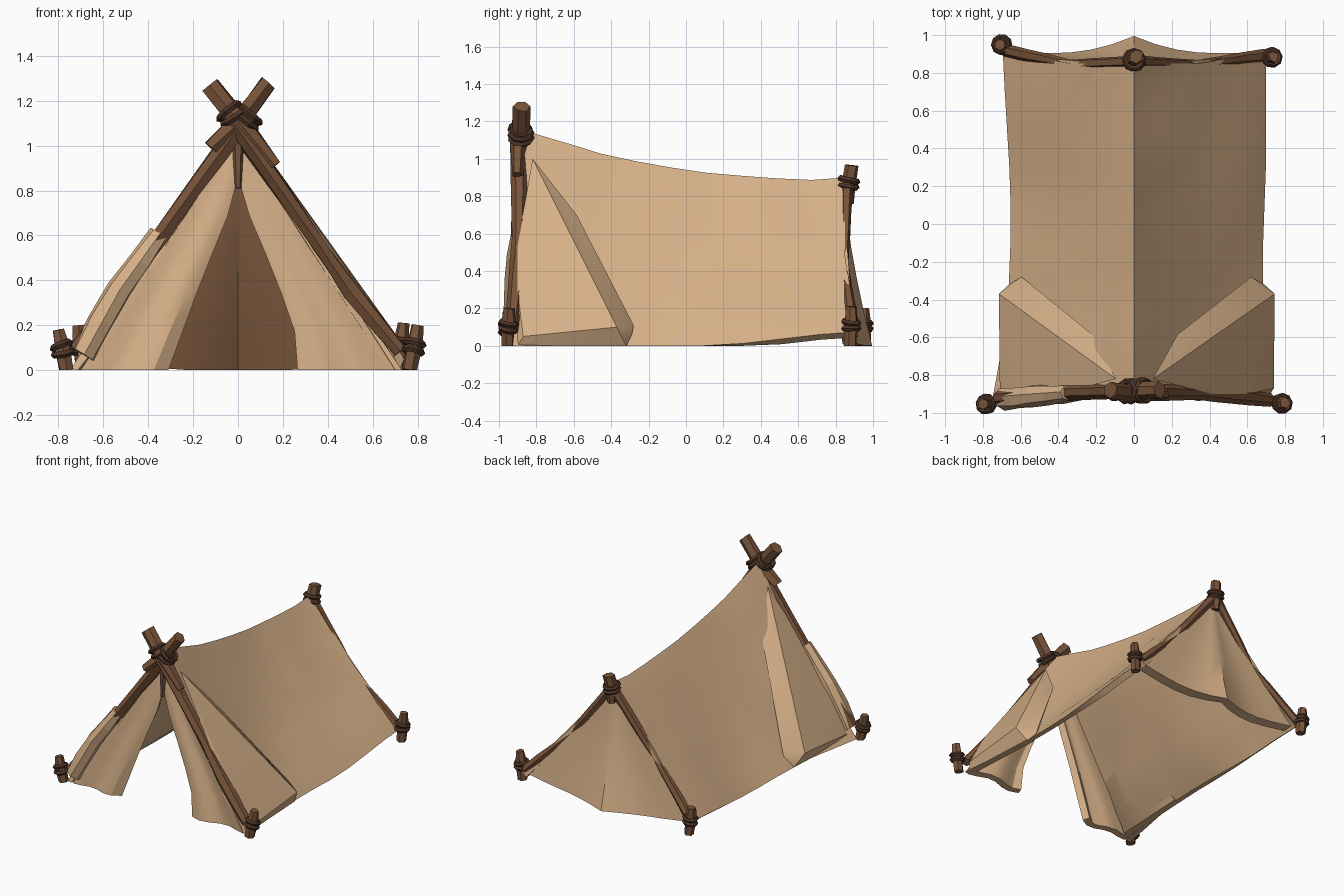
import bpy, bmesh, math, random
from mathutils import Vector

if "Cube" in bpy.data.objects:
    bpy.data.objects.remove(bpy.data.objects["Cube"])

random.seed(4)

def material(name, rgb):
    m = bpy.data.materials.new(name)
    m.diffuse_color = (*rgb, 1)
    m.use_nodes = True
    m.node_tree.nodes["Principled BSDF"].inputs["Base Color"].default_value = m.diffuse_color
    return m

CANVAS = material("tan canvas", (0.68, 0.44, 0.25))
LINING = material("brown lining", (0.20, 0.097, 0.046))
WOOD = material("brown wood", (0.19, 0.088, 0.042))
ROPE = material("dark rope", (0.075, 0.035, 0.021))

def interp(table, k):
    """Piecewise linear lookup in a list of (key, value)."""
    if k <= table[0][0]:
        return table[0][1]
    for (a, p), (b, q) in zip(table, table[1:]):
        if k <= b:
            return p + (q - p) * (k - a) / (b - a)
    return table[-1][1]

def finish(name, bm, mats, smooth=None, thick=0.0, offset=0):
    me = bpy.data.meshes.new(name)
    bm.to_mesh(me)
    bm.free()
    ob = bpy.data.objects.new(name, me)
    bpy.context.collection.objects.link(ob)
    for m in mats:
        me.materials.append(m)
    bpy.ops.object.select_all(action='DESELECT')
    ob.select_set(True)
    bpy.context.view_layer.objects.active = ob
    if thick:
        mod = ob.modifiers.new("thickness", 'SOLIDIFY')
        mod.thickness, mod.offset, mod.material_offset = thick, -1, offset
        bpy.ops.object.modifier_apply(modifier=mod.name)
    for v in ob.data.vertices:
        v.co.z = max(v.co.z, 0)
    if smooth:
        bpy.ops.object.shade_smooth_by_angle(angle=math.radians(smooth))
    return ob

def sheet(name, f, nu, nv, mats=(CANVAS,), thick=0.022, offset=0):
    """Cloth grid from f(u, v), u and v in 0..1."""
    bm = bmesh.new()
    g = [[bm.verts.new(f(i / nu, j / nv)) for j in range(nv + 1)] for i in range(nu + 1)]
    for i in range(nu):
        for j in range(nv):
            bm.faces.new((g[i][j], g[i + 1][j], g[i + 1][j + 1], g[i][j + 1]))
    bmesh.ops.remove_doubles(bm, verts=bm.verts, dist=0.0005)
    return finish(name, bm, mats, 30, thick, offset)

def tube(name, pts, radii, mat=WOOD, sides=6, steps=1, rough=0.15):
    """Rough-hewn stick along a path."""
    path = []
    for k in range(len(pts) - 1):
        for s in range(steps):
            t = s / steps
            path.append((Vector(pts[k]).lerp(Vector(pts[k + 1]), t), radii[k] + (radii[k + 1] - radii[k]) * t))
    path.append((Vector(pts[-1]), radii[-1]))
    q = (Vector(pts[-1]) - Vector(pts[0])).to_track_quat('Z', 'Y')
    bm = bmesh.new()
    rings = []
    for p, r in path:
        ring = []
        for i in range(sides):
            a = math.tau * i / sides
            rr = r * (1 + random.uniform(-rough, rough))
            ring.append(bm.verts.new(p + q @ Vector((rr * math.cos(a), rr * math.sin(a), 0))))
        rings.append(ring)
    for a, b in zip(rings, rings[1:]):
        for i in range(sides):
            k = (i + 1) % sides
            bm.faces.new((a[i], a[k], b[k], b[i]))
    bm.faces.new(rings[0][::-1])
    bm.faces.new(rings[-1])
    return finish(name, bm, [mat])

def lashing(name, centre, axis, radius, count=2):
    """Rope turns stacked along an axis."""
    axis = Vector(axis).normalized()
    for i in range(count):
        d = axis + Vector([random.uniform(-0.15, 0.15) for _ in range(3)])
        bpy.ops.mesh.primitive_torus_add(
            major_segments=9, minor_segments=5, major_radius=radius, minor_radius=0.016,
            location=Vector(centre) + axis * (i - (count - 1) / 2) * 0.034,
            rotation=d.to_track_quat('Z', 'Y').to_euler())
        ob = bpy.context.object
        ob.name = f"{name}_{i + 1}"
        ob.data.materials.append(ROPE)

# Roof: one thick sheet draped over the sagging ridge and the pole pairs
RIDGE = [(-0.82, 1.14), (-0.4, 1.01), (0.05, 0.93), (0.4, 0.9), (0.65, 0.885), (0.86, 0.9)]
HALF_R = [(-0.92, 0.73), (-0.5, 0.69), (-0.2, 0.68), (0.35, 0.70), (0.88, 0.70)]
HALF_L = [(-0.92, 0.75), (-0.5, 0.67), (0, 0.65), (0.3, 0.66), (0.88, 0.695)]
HEM = [(0.2, 0.0), (0.84, 0.075)]
FRONT = [(0, -0.83), (0.15, -0.885), (0.6, -0.90), (1, -0.93)]
BACK = [(0, 0.86), (0.1, 0.85), (0.5, 0.85), (0.8, 0.885), (1, 0.92)]

def roof(u, v):
    side = 2 * u - 1
    a = abs(side)
    y = interp(FRONT, a) * (1 - v) + interp(BACK, a) * v
    zr, zb = interp(RIDGE, y), interp(HEM, y)
    xb = interp(HALF_R if side > 0 else HALF_L, y)
    sag = 0.012 * math.sin(math.pi * a) * (0.4 + math.sin(math.pi * v))
    j = random.uniform(-0.011, 0.011) if 0.05 < a < 0.99 and 0 < v < 1 else 0
    x = xb * a - sag + j
    return (math.copysign(x, side) if a > 1e-6 else 0, y, zr + (zb - zr) * a - sag + j)

sheet("roof_canvas", roof, 12, 9, thick=0.045)

# Back wall: thick triangle with a belly at the ground, brown inside
def back(u, v):
    t = 2 * u - 1
    end = Vector((0.685 * t, 0.905 + 0.09 * max(0, 1 - abs(t) / 0.6) ** 2, 0.07 * t * t))
    p = Vector((0, 0.845, 0.88)).lerp(end, v)
    p.y = 0.845 + (end.y - 0.845) * v ** 1.5
    return p

sheet("back_wall", back, 12, 5, (CANVAS, LINING), 0.07, 1)

# Front flaps, drawn apart to leave the doorway
DOOR_R = [(0, 0.265), (0.2, 0.25), (0.6, 0.09), (0.8, 0.0)]
DOOR_L = [(0, 0.31), (0.38, 0.17), (0.8, 0.0)]

def flap(side):
    door = DOOR_R if side > 0 else DOOR_L
    def f(u, v):
        s = u if side > 0 else 1 - u          # 0 at door, 1 at pole
        z = 1.03 * v
        xi, xo = interp(door, z), 0.70 * (1 - z / 1.1)
        low = 1 - v
        fold = 0.024 * math.sin(s * math.pi * 2.5) * low
        y = -0.865 - 0.05 * low - fold - (0.03 * low * math.sin(s * math.pi) if side < 0 else 0)
        return (side * (xi + (xo - xi) * s), y, z)
    return f

sheet("front_flap_right", flap(1), 6, 6, thick=0.05)
sheet("front_flap_left", flap(-1), 6, 6, thick=0.05)

# Cloth folded round the front corners onto the roof, rising toward the crossing
CORNER = [(0.23, -0.585, 0.70), (0.48, -0.42, 0.35), (0.62, -0.28, 0.11), (0.745, -0.37, 0.10),
          (0.69, -0.32, 0.0), (0.74, -0.87, 0.05), (0.72, -0.90, 0.0), (0.405, -0.90, 0.545),
          (0.64, -0.30, 0.0), (0.67, -0.87, 0.0), (0.10, -0.82, 1.0), (0.60, -0.90, 0.29)]
for side, label in ((1, "right"), (-0.96, "left")):
    bm = bmesh.new()
    for x, y, z in CORNER:
        bm.verts.new((side * x, y, z))
    bmesh.ops.convex_hull(bm, input=bm.verts)
    loose = [v for v in bm.verts if not v.link_faces]
    bmesh.ops.delete(bm, geom=loose, context='VERTS')
    bmesh.ops.recalc_face_normals(bm, faces=bm.faces)
    finish(f"corner_fold_{label}", bm, [CANVAS], 35)

# Cloth sleeve over the lower left front pole
tube("pole_sleeve", [(-0.35, -0.895, 0.61), (-0.53, -0.91, 0.36), (-0.69, -0.925, 0.07)],
     [0.043, 0.062, 0.062], CANVAS, 7, 2, 0.1)

# Front poles, crossed sticks and the short door post
tube("front_pole_left", [(0.05, -0.88, 1.15), (-0.345, -0.89, 0.605), (-0.72, -0.92, 0.09)], [0.045, 0.042, 0.035], steps=3)
tube("front_pole_right", [(-0.03, -0.89, 1.12), (0.345, -0.892, 0.585), (0.505, -0.903, 0.345), (0.725, -0.932, 0.085)],
     [0.045, 0.037, 0.042, 0.035], steps=2)
tube("cross_stick_left", [(0.135, -0.88, 1.28), (0.0, -0.88, 1.1), (-0.12, -0.90, 0.99)], [0.045, 0.045, 0.04])
tube("cross_stick_right", [(-0.125, -0.88, 1.27), (0.02, -0.90, 1.09), (0.165, -0.90, 0.91)], [0.043, 0.045, 0.03])
tube("door_post", [(0.0, -0.885, 0.81), (0.0, -0.87, 1.08)], [0.014, 0.03])
lashing("cross_rope_left", (0.045, -0.882, 1.125), (0.6, 0, 0.8), 0.056)
lashing("cross_rope_right", (-0.03, -0.885, 1.14), (-0.6, 0, 0.8), 0.055)

# Back poles tucked under the roof edge, and ridge post
for side, yb, label in ((1, 0.89, "right"), (-1, 0.92, "left")):
    tube(f"back_pole_{label}", [(0, 0.86, 0.87), (side * 0.335, 0.845, 0.44), (side * 0.69, yb, 0.085)],
         [0.033, 0.027, 0.033], steps=3)
tube("ridge_post", [(0, 0.865, 0.76), (0, 0.87, 0.86), (0.01, 0.885, 0.965)], [0.03, 0.042, 0.04])
lashing("ridge_rope", (0, 0.868, 0.87), (0, 0.1, 1), 0.048)

# Corner stakes with rope
STAKES = {
    "front_left": ((-0.765, -0.95, 0), (-0.80, -0.955, 0.18)),
    "front_right": ((0.765, -0.955, 0), (0.80, -0.945, 0.20)),
    "back_left": ((-0.69, 0.95, 0), (-0.71, 0.95, 0.20)),
    "back_right": ((0.72, 0.88, 0), (0.74, 0.885, 0.21)),
}
for label, (a, b) in STAKES.items():
    a, b = Vector(a), Vector(b)
    tube(f"stake_{label}", [a, a.lerp(b, 0.6), b], [0.034, 0.036, 0.028])
    lashing(f"stake_rope_{label}", a.lerp(b, 0.52), b - a, 0.04)
